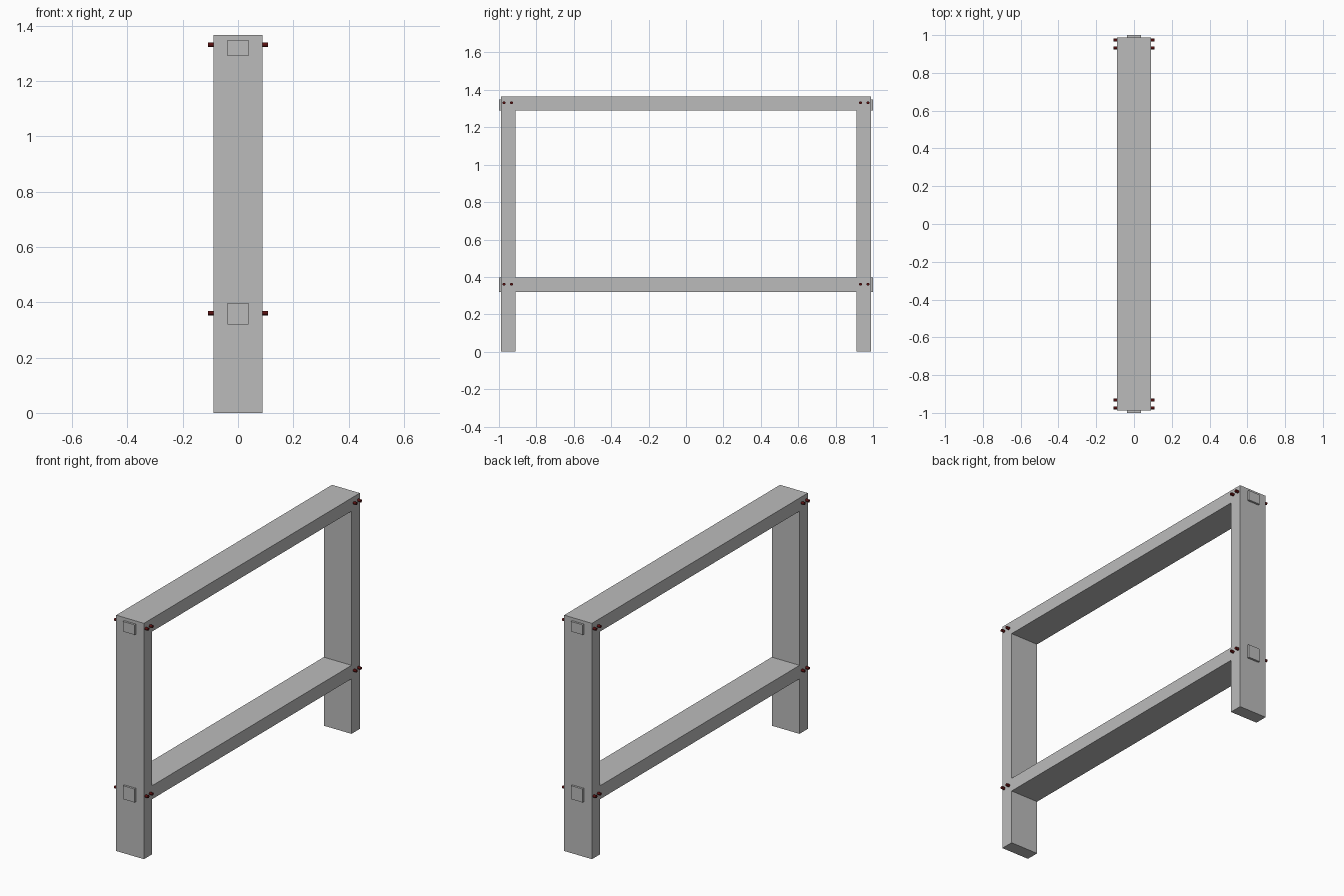
import bpy

cube = bpy.data.objects.get("Cube")
if cube:
    bpy.data.objects.remove(cube, do_unlink=True)


def material(name, color):
    mat = bpy.data.materials.new(name)
    mat.use_nodes = True
    mat.diffuse_color = color
    mat.node_tree.nodes["Principled BSDF"].inputs["Base Color"].default_value = color
    return mat


grey = material("grey timber", (0.5, 0.5, 0.5, 1))
red = material("dark red peg", (0.1, 0.005, 0.005, 1))


def box(name, x, y, z):
    """Box spanning the given (low, high) ranges."""
    spans = (x, y, z)
    bpy.ops.mesh.primitive_cube_add(size=1, location=[(a + b) / 2 for a, b in spans])
    obj = bpy.context.object
    obj.name = name
    obj.scale = [b - a for a, b in spans]
    bpy.ops.object.transform_apply(location=False, rotation=False, scale=True)
    obj.data.materials.append(grey)


def peg(name, y, z):
    bpy.ops.mesh.primitive_cylinder_add(
        vertices=16, radius=0.008, depth=0.216,
        location=(0, y, z), rotation=(0, 1.5708, 0))
    obj = bpy.context.object
    obj.name = name
    obj.data.materials.append(red)
    bpy.ops.object.shade_smooth_by_angle()


HALF = 0.089          # half width of the timbers
INNER, OUTER = 0.912, 0.988
TOP = 1.366

# Rails between the posts: name, bottom, top, tenon top, peg height
rails = (("upper", 1.29, TOP, 1.348, 1.331),
         ("lower", 0.319, 0.397, 0.397, 0.361))
for name, low, high, tenon_top, _ in rails:
    box(name + "_rail", (-HALF, HALF), (-INNER, INNER), (low, high))

for side, s in (("front", -1), ("back", 1)):
    # Upright post
    box(side + "_post", (-HALF, HALF), sorted((s * INNER, s * OUTER)), (0, TOP))
    for name, low, high, tenon_top, peg_z in rails:
        # Tenon end showing through the post
        box(f"{side}_{name}_tenon", (-0.038, 0.038),
            sorted((s * 0.95, s * 1.0)), (low, tenon_top))
        # Pair of pegs driven through each joint
        for label, y in (("inner", 0.933), ("outer", 0.973)):
            peg(f"{side}_{name}_{label}_peg", s * y, peg_z)
